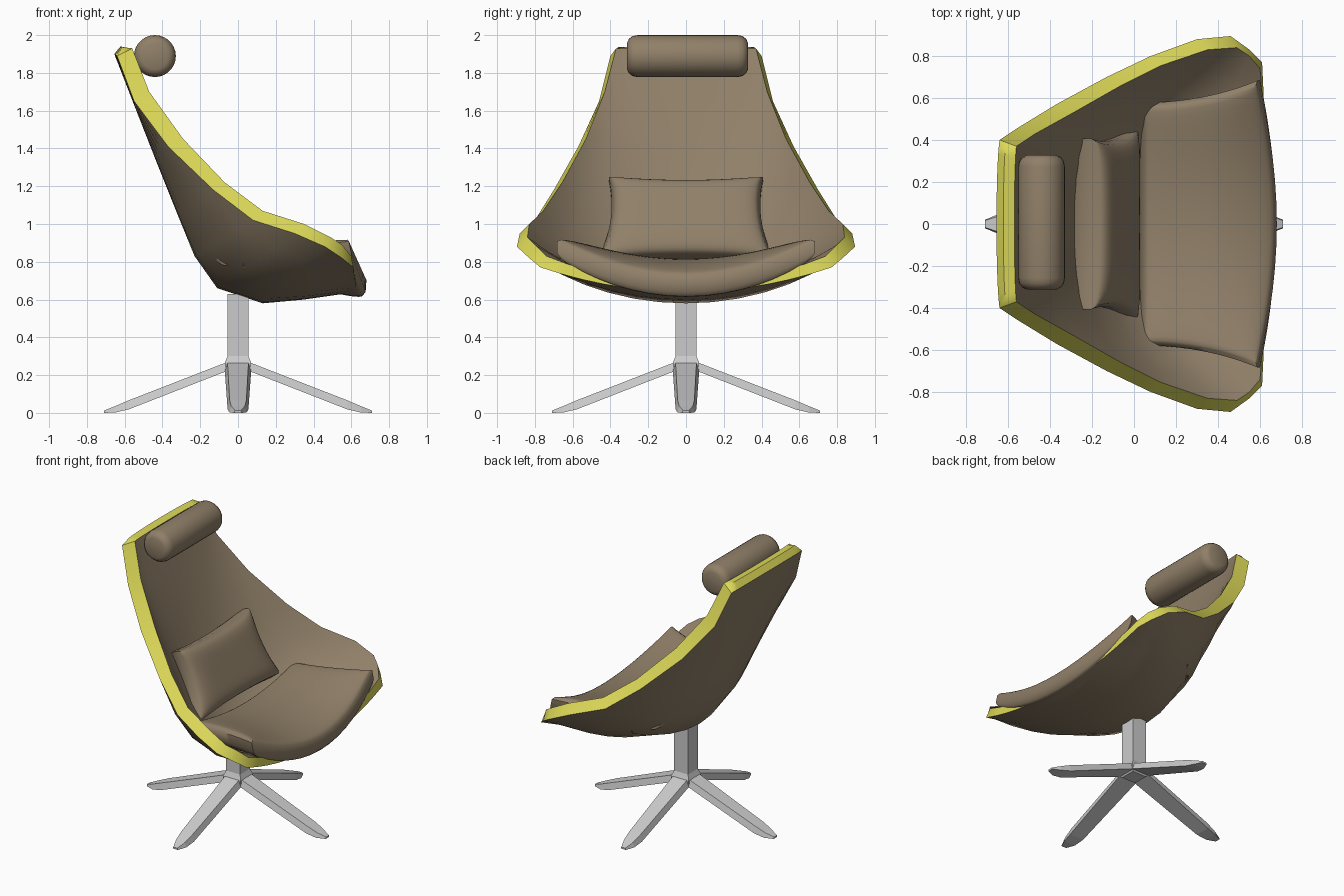
import bpy, bmesh, math
from mathutils import Vector, Matrix

if "Cube" in bpy.data.objects:
    bpy.data.objects.remove(bpy.data.objects["Cube"])


def material(name, col):
    m = bpy.data.materials.new(name)
    m.diffuse_color = (*col, 1)
    m.use_nodes = True
    m.node_tree.nodes["Principled BSDF"].inputs["Base Color"].default_value = m.diffuse_color
    return m


BROWN = material("brown_fabric", (0.28, 0.215, 0.14))
YELLOW = material("yellow_trim", (0.73, 0.70, 0.10))


def finish(bm, name, mats=(), smooth=None):
    bmesh.ops.remove_doubles(bm, verts=bm.verts, dist=1e-4)
    bmesh.ops.recalc_face_normals(bm, faces=bm.faces)
    me = bpy.data.meshes.new(name)
    bm.to_mesh(me)
    bm.free()
    ob = bpy.data.objects.new(name, me)
    bpy.context.collection.objects.link(ob)
    for m in mats:
        me.materials.append(m)
    if smooth:
        bpy.ops.object.select_all(action='DESELECT')
        bpy.context.view_layer.objects.active = ob
        ob.select_set(True)
        bpy.ops.object.shade_smooth_by_angle(angle=math.radians(smooth))
    return ob


def skin(bm, rows, mat=0, closed=False):
    """Quads between successive rows of vertices."""
    for a, b in zip(rows, rows[1:]):
        n = len(a)
        for j in range(n if closed else n - 1):
            k = (j + 1) % n
            bm.faces.new((a[j], a[k], b[k], b[j])).material_index = mat


def border(rows):
    return (rows[0] + [r[-1] for r in rows[1:-1]] + rows[-1][::-1] + [r[0] for r in rows[-2:0:-1]])


# Shell: each station is (spine x, z) and (rim x, y, z), from the top to the front lip
OUTER = [(-.655, 1.90, -.64, .40, 1.89), (-.55, 1.63, -.55, .46, 1.65), (-.44, 1.35, -.37, .57, 1.41),
         (-.32, 1.05, -.13, .70, 1.18), (-.23, .83, .08, .80, 1.02), (-.11, .66, .30, .88, .95),
         (.13, .58, .46, .895, .88), (.35, .60, .55, .83, .82), (.63, .64, .61, .77, .77)]
INNER = [(-.57, 1.93, -.56, .37, 1.93), (-.47, 1.66, -.47, .43, 1.70), (-.37, 1.38, -.29, .53, 1.45),
         (-.25, 1.08, -.07, .655, 1.22), (-.15, .87, .13, .755, 1.07), (-.03, .72, .35, .83, 1.0),
         (.15, .645, .49, .84, .93), (.36, .655, .55, .80, .89), (.63, .68, .60, .74, .83)]
ARC = 14


def sheet(bm, stations):
    rows = []
    for i, (sx, sz, rx, ry, rz) in enumerate(stations):
        f = 0.35 + 0.65 * i / (len(stations) - 1)    # flat-sided at top, parabolic at front
        row = []
        for j in range(ARC + 1):
            u = 2 * j / ARC - 1
            t = abs(u)
            y = (1 - f) * math.sin(t * math.pi / 2) + f * t
            w = (1 - f) * (1 - math.cos(t * math.pi / 2)) + f * t * t
            row.append(bm.verts.new((sx + (rx - sx) * w, math.copysign(ry * y, u), sz + (rz - sz) * w)))
        rows.append(row)
    return rows


bm = bmesh.new()
out, inn = sheet(bm, OUTER), sheet(bm, INNER)
skin(bm, out)
skin(bm, inn)
mid = []
bo, bi = border(out), border(inn)
for k, (a, b) in enumerate(zip(bo, bi)):
    bump = 0.025 if 0 < k < ARC else 0.0           # rounded top edge
    mid.append(bm.verts.new((a.co + b.co) / 2 + Vector((-0.01 if bump else 0, 0, bump))))
skin(bm, [bo, mid, bi], 1, True)
finish(bm, "chair_shell", (BROWN, YELLOW), 35)


# Pillows: two domed grids joined by a bulging side band
def pillow(name, place, edge, n=20):
    bm = bmesh.new()
    s = [math.sin(math.pi / 2 * (2 * i / n - 1)) for i in range(n + 1)]
    sheets = []
    for side in (-1, 1):
        rows = []
        for v in s:
            rows.append([])
            for u in s:
                dome = max(0, (1 - u ** 6) * (1 - v ** 6)) ** 0.5
                rows[-1].append(bm.verts.new(place(u, v, side * (edge + (1 - edge) * dome))))
        skin(bm, rows)
        sheets.append(rows)
    uv = border([[(u, v) for u in s] for v in s])
    band = [[bm.verts.new(place(u * 1.03, v * 1.03, h * edge)) for u, v in uv] for h in (-.6, .6)]
    skin(bm, [border(sheets[0]), *band, border(sheets[1])], 0, True)
    finish(bm, name, (BROWN,), 50)


def seat_place(u, v, h):
    front = max(0, v) ** 2
    c = front * (1 - u * u)
    x = 0.315 + 0.275 * v + 0.075 * c + 0.02 * h * c - 0.015 * h * v
    y = u * (0.61 + 0.05 * v) * (0.96 + 0.04 * v * v)
    z = 0.735 + 0.105 * u * u - 0.06 * c + 0.025 * v * u * u + 0.08 * h
    return Vector((x, y, z))


def back_place(u, v, h):
    up, out_dir = Vector((-.42, 0, .905)), Vector((.905, 0, .42))
    p = Vector((-0.13, 0, 1.015)) + up * 0.235 * v * (0.91 + 0.09 * u * u) + out_dir * 0.10 * h
    p.y = u * (0.425 - 0.03 * v) * (0.91 + 0.09 * v * v)
    return p


pillow("seat_cushion", seat_place, 0.65)
pillow("back_cushion", back_place, 0.5)

# Headrest roll, lathed along y with rounded ends
bm = bmesh.new()
prof = [(0, -.32), (.07, -.32), (.092, -.31), (.106, -.29), (.111, -.265)]
prof += [(r, -y) for r, y in reversed(prof)]
rows = [[bm.verts.new((-.44 + r * math.cos(a), .008 + y, 1.889 + r * math.sin(a)))
         for a in (math.tau * k / 28 for k in range(28))] for r, y in prof]
skin(bm, rows, 0, True)
bmesh.ops.dissolve_degenerate(bm, edges=bm.edges, dist=1e-5)
finish(bm, "headrest_roll", (BROWN,), 50)


# Square column with flared hub
def square(bm, h, z):
    return [bm.verts.new((a * h, b * h, z)) for a, b in ((-1, -1), (1, -1), (1, 1), (-1, 1))]


bm = bmesh.new()
rows = [square(bm, h, z) for h, z in ((.055, .21), (.07, .23), (.07, .265), (.055, .30), (.055, .63))]
skin(bm, rows, 0, True)
bm.faces.new(rows[0])
bm.faces.new(rows[-1])
finish(bm, "column")

# Four tapering legs: (radius, half width, top z, bottom z)
LEG = [(.05, .07, .272, .225), (.58, .055, .066, .018), (.65, .045, .036, .002), (.71, .02, .012, .0)]
for q in range(4):
    bm = bmesh.new()
    rows = [[bm.verts.new((r, b * w, z)) for b, z in ((-.8, zt), (.8, zt), (1, zb), (-1, zb))]
            for r, w, zt, zb in LEG]
    skin(bm, rows, 0, True)
    bm.faces.new(rows[0])
    bm.faces.new(rows[-1])
    bm.transform(Matrix.Rotation(q * math.pi / 2, 4, 'Z'))
    finish(bm, "leg_%d" % (q + 1))
